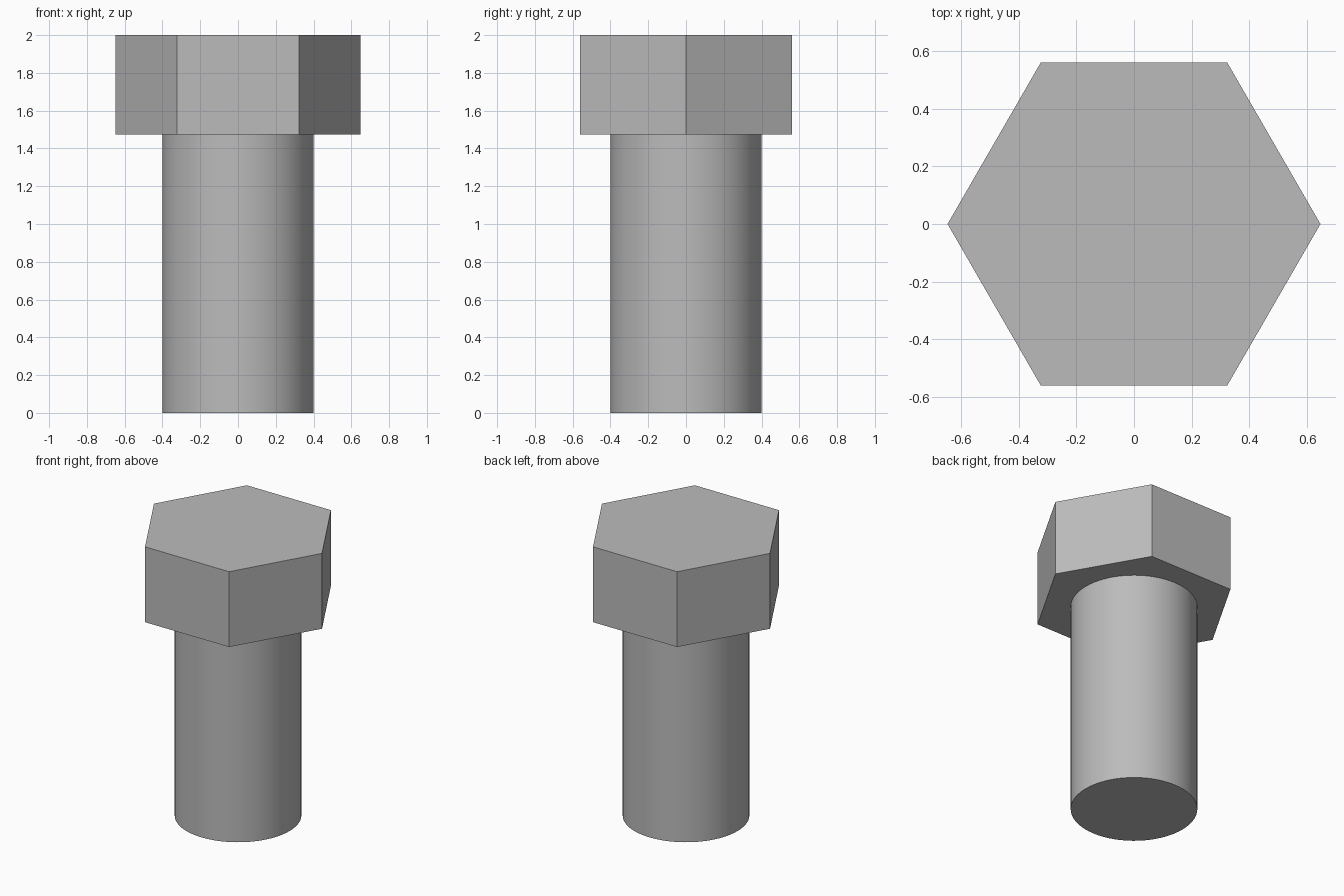
import bpy
import math

cube = bpy.data.objects.get("Cube")
if cube:
    bpy.data.objects.remove(cube, do_unlink=True)

# Plain steel grey
steel = bpy.data.materials.new("steel_grey")
steel.use_nodes = True
colour = (0.5, 0.5, 0.5, 1)
steel.diffuse_color = colour
steel.node_tree.nodes["Principled BSDF"].inputs["Base Color"].default_value = colour


def prism(name, sides, radius, bottom, top, turn=0):
    """Upright prism between two heights."""
    bpy.ops.mesh.primitive_cylinder_add(
        vertices=sides, radius=radius, depth=top - bottom,
        location=(0, 0, (bottom + top) / 2), rotation=(0, 0, turn))
    obj = bpy.context.object
    obj.name = name
    obj.data.materials.append(steel)
    return obj


HEAD_BASE = 1.475

# Round smooth shank
prism("shank", 64, 0.4, 0, HEAD_BASE)
bpy.ops.object.shade_smooth_by_angle(angle=math.radians(30))

# Hexagonal head with corners pointing along x
prism("hex_head", 6, 0.648, HEAD_BASE, 2, math.pi / 6)
